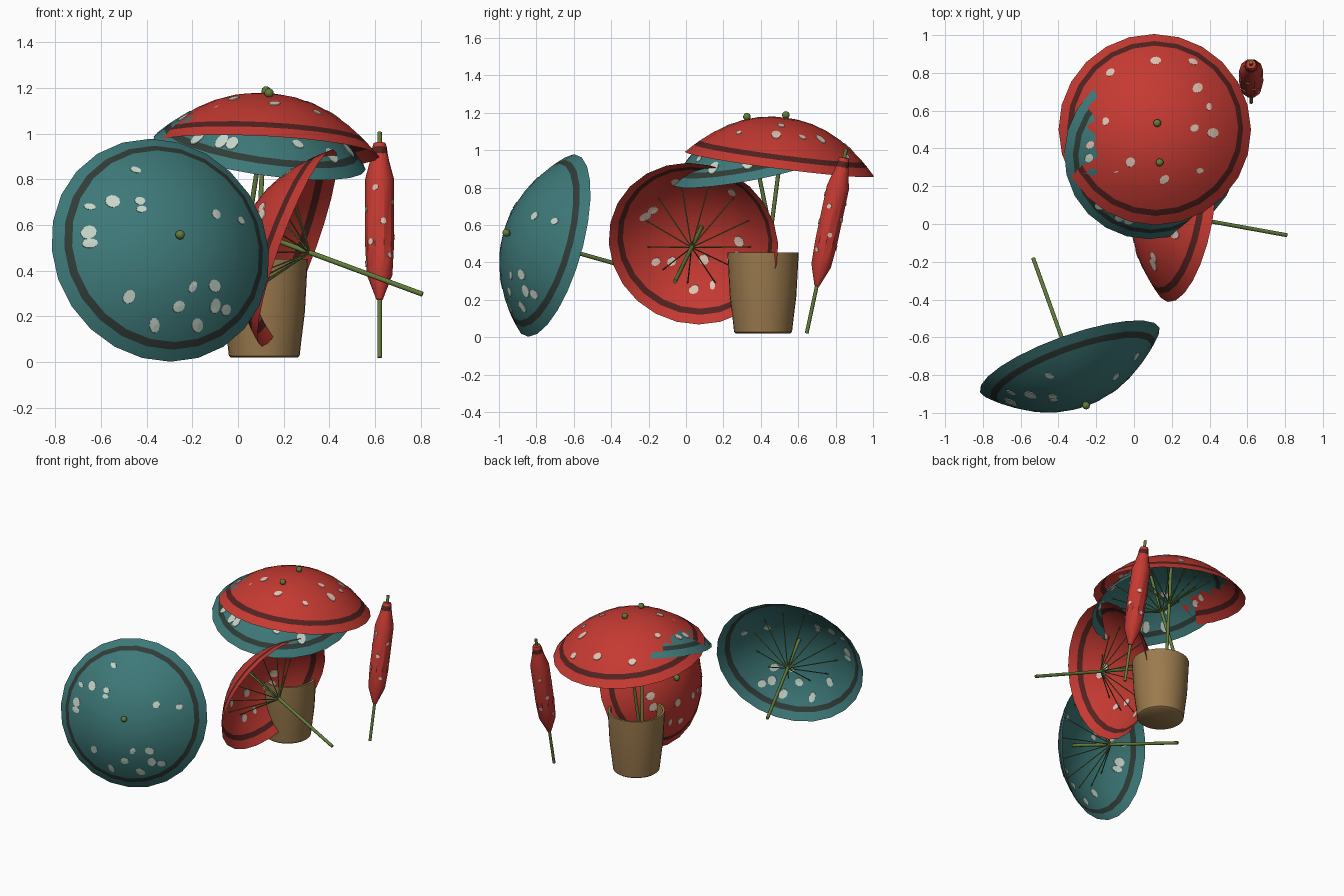
import bpy, bmesh, math, random
from mathutils import Vector, Matrix
from mathutils.bvhtree import BVHTree

random.seed(4)
if "Cube" in bpy.data.objects:
    bpy.data.objects.remove(bpy.data.objects["Cube"])


def material(name, *rgb):
    m = bpy.data.materials.new(name)
    m.use_nodes = True
    m.diffuse_color = (*rgb, 1)
    m.node_tree.nodes["Principled BSDF"].inputs["Base Color"].default_value = (*rgb, 1)
    return m


RED = material("red paper", .56, .042, .032)
TEAL = material("teal paper", .048, .19, .19)
DARK_RED = material("dark red band", .085, .016, .014)
DARK_TEAL = material("dark teal band", .03, .045, .038)
PALE_PINK = material("pale spots on red", .74, .55, .46)
PALE_GREEN = material("pale spots on teal", .56, .66, .58)
GREEN = material("green bamboo", .125, .2, .045)
TAN = material("tan clay", .33, .195, .075)


def finish(name, bm, mats, matrix=Matrix(), smooth=None):
    """Turn a bmesh into a named object; smooth is the sharp-edge angle."""
    me = bpy.data.meshes.new(name)
    bm.to_mesh(me)
    bm.free()
    for m in mats:
        me.materials.append(m)
    ob = bpy.data.objects.new(name, me)
    bpy.context.collection.objects.link(ob)
    ob.matrix_world = matrix
    if smooth:
        bpy.ops.object.select_all(action='DESELECT')
        ob.select_set(True)
        bpy.context.view_layer.objects.active = ob
        bpy.ops.object.shade_smooth_by_angle(angle=math.radians(smooth))
    return ob


def lathe(profile, sides, band=None):
    """Revolve (radius, height) points round z; segment number band gets slot 1."""
    bm = bmesh.new()
    rings = []
    for r, z in profile:
        angles = [math.tau * i / sides for i in range(sides)]
        rings.append([bm.verts.new((r * math.cos(a), r * math.sin(a), z)) for a in angles])
    for k, (low, high) in enumerate(zip(rings, rings[1:])):
        for i in range(sides):
            j = (i + 1) % sides
            f = bm.faces.new((low[i], low[j], high[j], high[i]))
            f.material_index = int(k == band)
    bmesh.ops.remove_doubles(bm, verts=bm.verts[:], dist=1e-5)
    bmesh.ops.recalc_face_normals(bm, faces=bm.faces[:])
    return bm


def rod(bm, a, b, radius, sides=8):
    a, b = Vector(a), Vector(b)
    turn = (b - a).to_track_quat('Z', 'Y').to_matrix().to_4x4()
    bmesh.ops.create_cone(bm, cap_ends=True, segments=sides, radius1=radius, radius2=radius,
                          depth=(b - a).length, matrix=Matrix.Translation((a + b) / 2) @ turn)


def spot(bm, tree, start, aim, size):
    """Thin uneven plate that hugs both sides of the paper hit along aim."""
    side = aim.orthogonal().normalized()
    other = aim.cross(side)
    stretch, lean = random.uniform(.65, 1), random.uniform(0, math.pi)
    points = [start]
    for i in range(10):
        a = math.tau * i / 10
        p, q = size * math.cos(a), size * stretch * math.sin(a)
        points.append(start + side * (p * math.cos(lean) - q * math.sin(lean))
                      + other * (p * math.sin(lean) + q * math.cos(lean)))
    hits = [tree.ray_cast(p, aim)[0] for p in points]
    if None in hits:
        return
    outer = [bm.verts.new(h - aim * .004) for h in hits]
    inner = [bm.verts.new(h + aim * .004) for h in hits]
    for i in range(1, 11):
        j = i % 10 + 1
        bm.faces.new((outer[0], outer[i], outer[j]))
        bm.faces.new((inner[0], inner[j], inner[i]))
        bm.faces.new((outer[i], inner[i], inner[j], outer[j]))


def parasol(name, centre, facing, radius, height, knob, spots, mats, turn=0):
    """Open parasol: local z is the outward axis, origin in the rim plane."""
    paper, band, pale = mats
    n = Vector(facing).normalized()
    up = Vector((0, 1, 0)) if n.z > .8 else Vector((0, 0, 1))
    v = (up - n * n.dot(up)).normalized()
    u = v.cross(n)
    frame = Matrix((u, v, n)).transposed().to_4x4()
    frame.translation = centre

    def dome(r):
        return height * (1 - (r / radius) ** 2.2)

    # canopy paper with a dark band near the rim
    steps = [radius * f for f in (0, .15, .3, .45, .6, .74, .86, .915, 1)]
    bm = lathe([(r, dome(r)) for r in steps], 24, band=6)
    tree = BVHTree.FromBMesh(bm)
    finish(name + "_canopy", bm, [paper, band], frame, 40)

    # painted spots
    bm = bmesh.new()
    for x, y in spots:
        p = Matrix.Rotation(math.radians(turn), 3, 'Z') @ Vector((x, y, 1))
        spot(bm, tree, p, Vector((0, 0, -1)), random.uniform(.02, .032))
    bmesh.ops.recalc_face_normals(bm, faces=bm.faces[:])
    finish(name + "_spots", bm, [pale], frame)

    # stick and thin ribs
    bm = bmesh.new()
    rod(bm, (0, 0, knob), (0, 0, -.593), .011, 10)
    finish(name + "_stick", bm, [GREEN], frame, 40)
    bm = bmesh.new()
    for i in range(12):
        a = math.tau * (i + .5) / 12
        r = .29
        rod(bm, (0, 0, -.06), (r * math.cos(a), r * math.sin(a), dome(r) - .004), .0035, 5)
    finish(name + "_ribs", bm, [GREEN], frame)

    # round finial
    bm = bmesh.new()
    bmesh.ops.create_icosphere(bm, subdivisions=2, radius=.021,
                               matrix=Matrix.Translation((0, 0, knob)))
    finish(name + "_finial", bm, [GREEN], frame, 60)


TEAL_SET = (TEAL, DARK_TEAL, PALE_GREEN)
RED_SET = (RED, DARK_RED, PALE_PINK)
teal_spots = [(-.13, .33), (-.35, .17), (-.26, .18), (-.15, .17), (-.15, .13), (-.37, .05),
              (-.37, .0), (-.22, -.25), (-.1, -.37), (0, -.3), (.06, -.22), (.17, -.21),
              (.18, -.29), (.1, -.37), (.24, -.3), (.2, .11), (.34, .1)]
red_spots = [(0, .35), (.2, .35), (.22, .2), (.28, .1), (.2, -.02), (.3, -.04), (.23, -.24),
             (.04, -.29), (-.24, .29), (-.27, .02), (-.14, -.2), (-.35, -.1)]
side_spots = [(.24, .13), (.28, .1), (.24, -.16), (.16, -.17), (-.01, -.17), (-.06, -.29),
              (.04, -.31), (-.16, -.16), (-.2, -.14), (-.21, -.06), (-.2, .24), (.1, .3)]

parasol("front_parasol", (-.34, -.72, .49), (.327, -.91, .257), .505, .245, .265,
        teal_spots, TEAL_SET)
parasol("side_parasol", (.26, .04, .5), (-.925, .167, .342), .46, .25, .264,
        side_spots, RED_SET)
parasol("top_parasol", (.11, .5, .925), (.05, .13, 1), .51, .25, .265, red_spots, RED_SET)
parasol("under_parasol", (.095, .38, .915), (.15, -.2, .97), .47, .237, .272,
        teal_spots, TEAL_SET, turn=70)

# flower pot with a hollow inside
pot = [(0, .02), (.145, .02), (.155, .028), (.162, .09), (.178, .22), (.19, .44), (.19, .452),
       (.174, .452), (.172, .42), (.16, .22), (.145, .06), (0, .06)]
finish("pot", lathe(pot, 32), [TAN], Matrix.Translation((.115, .412, 0)), 40)

# closed parasol leaning back
axis = Vector((0, .21, .98)).normalized()
lean = axis.to_track_quat('Z', 'Y').to_matrix().to_4x4()
lean.translation = (.62, .645, .02)
folded = [(0, .255), (.014, .26), (.056, .37), (.063, .5), (.063, .8), (.042, .88),
          (.036, .91), (.032, .94), (.026, .96), (0, .962)]
bm = lathe(folded, 10, band=6)
tree = BVHTree.FromBMesh(bm)
finish("closed_parasol_canopy", bm, [RED, DARK_RED], lean, 35)

bm = bmesh.new()
for i in range(12):
    a = i * 2.4
    out = Vector((math.cos(a), math.sin(a), 0))
    spot(bm, tree, out * .3 + Vector((0, 0, .42 + .03 * i)), -out, .014)
bmesh.ops.recalc_face_normals(bm, faces=bm.faces[:])
finish("closed_parasol_spots", bm, [PALE_PINK], lean)

bm = bmesh.new()
rod(bm, (0, 0, 0), (0, 0, 1.01), .01, 10)
finish("closed_parasol_stick", bm, [GREEN], lean, 40)
